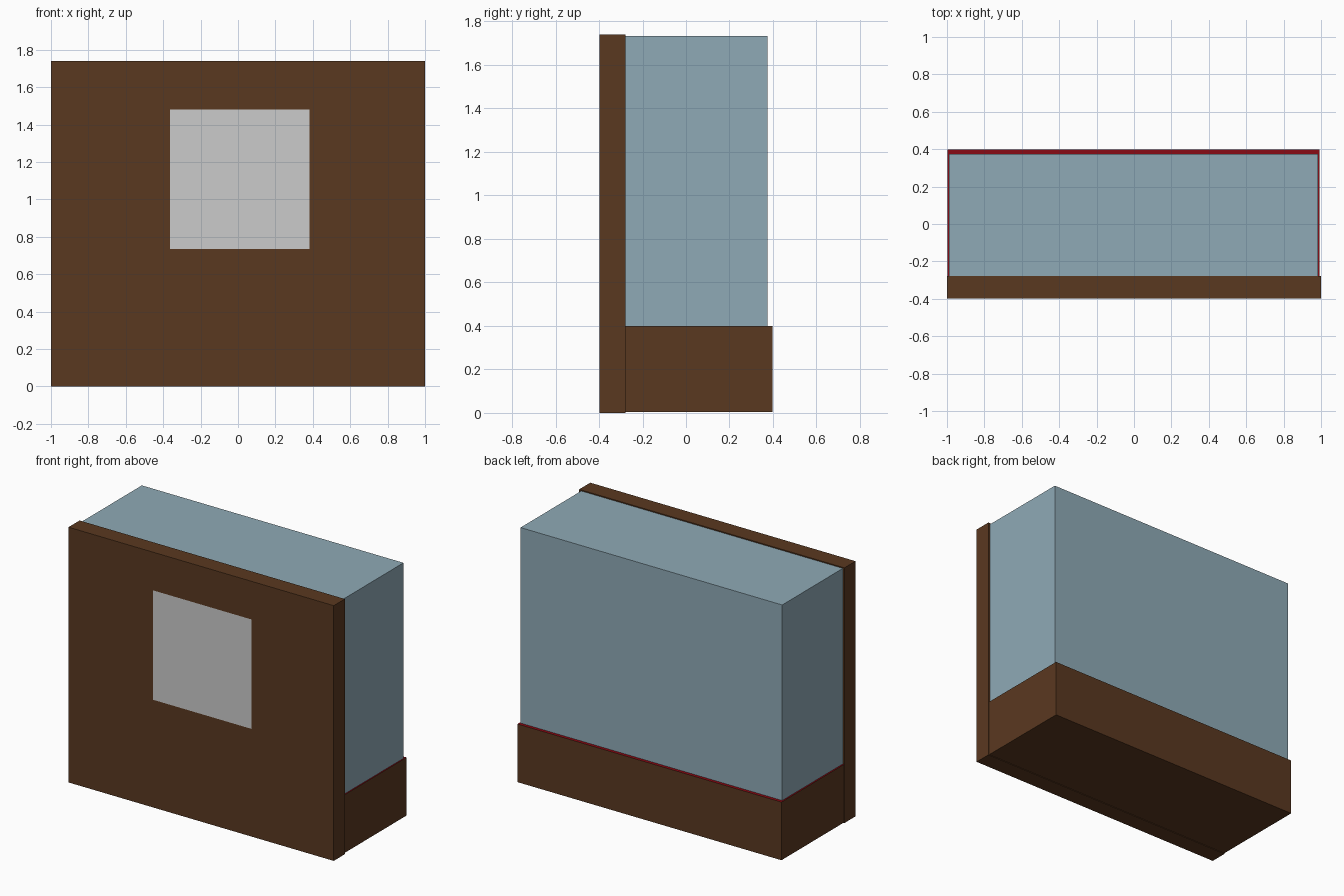
import bpy, bmesh
from mathutils import Vector

if "Cube" in bpy.data.objects:
    bpy.data.objects.remove(bpy.data.objects["Cube"])


def material(name, rgb):
    m = bpy.data.materials.new(name)
    m.diffuse_color = (*rgb, 1)
    m.use_nodes = True
    m.node_tree.nodes["Principled BSDF"].inputs["Base Color"].default_value = m.diffuse_color
    return m


def box(name, lo, hi, *mats):
    """Axis-aligned box from corner lo to corner hi."""
    lo, hi = Vector(lo), Vector(hi)
    bm = bmesh.new()
    bmesh.ops.create_cube(bm, size=1)
    bmesh.ops.scale(bm, vec=hi - lo, verts=bm.verts)
    bmesh.ops.translate(bm, vec=(lo + hi) / 2, verts=bm.verts)
    mesh = bpy.data.meshes.new(name)
    bm.to_mesh(mesh)
    bm.free()
    for m in mats:
        mesh.materials.append(m)
    ob = bpy.data.objects.new(name, mesh)
    bpy.context.collection.objects.link(ob)
    return ob


wood = material("wood", (0.102, 0.040, 0.0144))
glass = material("glass", (0.275, 0.402, 0.468))
felt = material("red_felt", (0.25, 0.003, 0.007))

# Upright front board
box("front_board", (-1, -0.397, 0), (1, -0.278, 1.74), wood)

# Low base with a red felt top face
base = box("base", (-0.998, -0.278, 0.004), (0.993, 0.397, 0.4), wood, felt)
for p in base.data.polygons:
    if p.normal.z > 0.5:
        p.material_index = 1

# Glass case standing on the base
box("glass_case", (-0.988, -0.278, 0.4), (0.985, 0.375, 1.733), glass)

# Square notice on the front board, a single flat sheet
bpy.ops.mesh.primitive_plane_add(size=0.746, location=(0.01, -0.399, 1.108),
                                 rotation=(1.5707963, 0, 0))
bpy.context.object.name = "front_notice"
